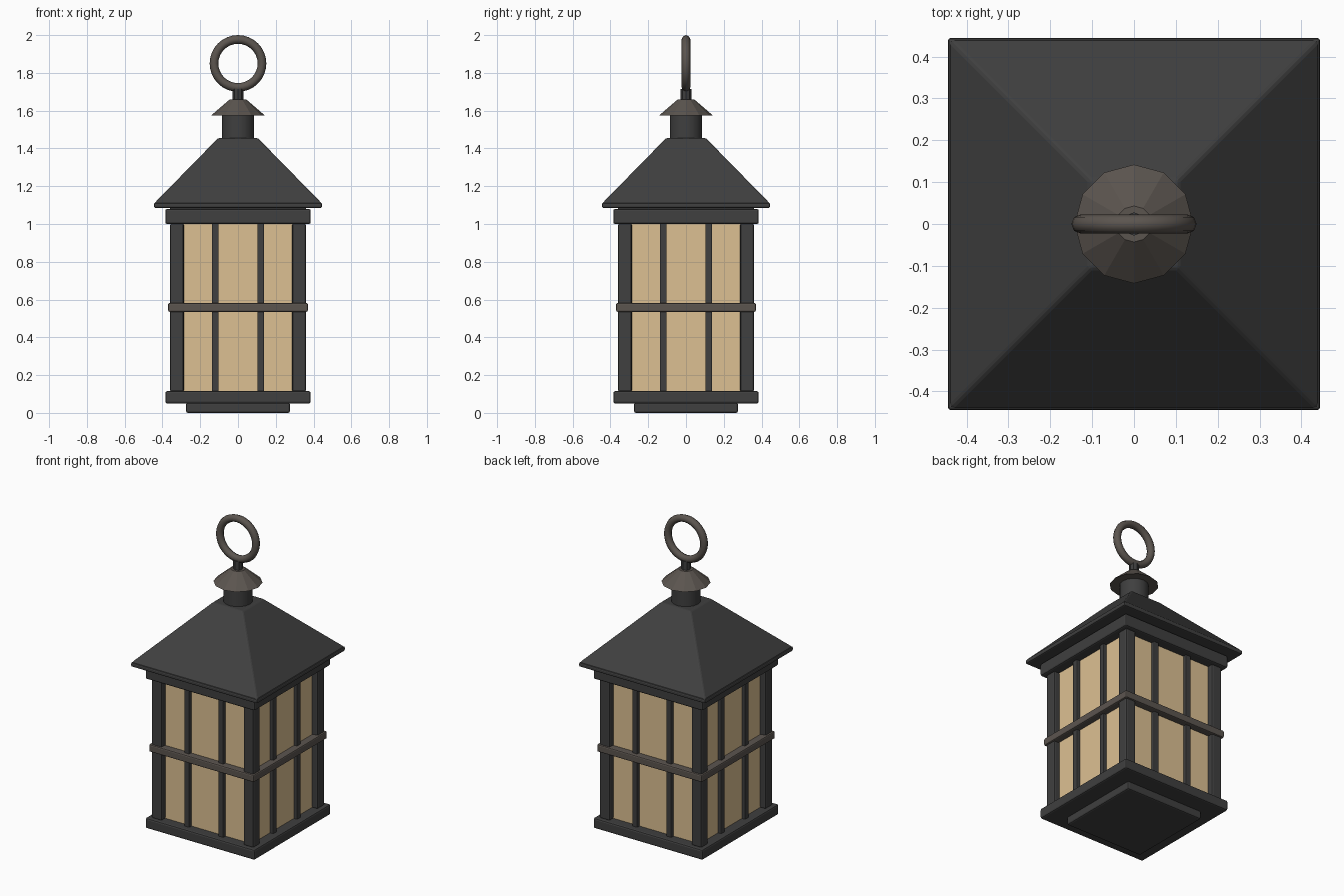
import bpy, math
from math import radians, cos, sin

if "Cube" in bpy.data.objects:
    bpy.data.objects.remove(bpy.data.objects["Cube"])


def material(name, rgb):
    m = bpy.data.materials.new(name)
    m.diffuse_color = (*rgb, 1)
    m.use_nodes = True
    m.node_tree.nodes["Principled BSDF"].inputs["Base Color"].default_value = m.diffuse_color
    return m


IRON = material("dark_iron", (0.05, 0.05, 0.05))
BRONZE = material("aged_metal", (0.105, 0.09, 0.078))
GLASS = material("amber_glass", (0.72, 0.53, 0.29))


def finish(name, mat, bevel=0, segments=2, smooth=True):
    o = bpy.context.object
    o.name = name
    o.data.materials.append(mat)
    if bevel:
        b = o.modifiers.new("bevel", 'BEVEL')
        b.width, b.segments, b.limit_method = bevel, segments, 'ANGLE'
    if smooth:
        bpy.ops.object.shade_smooth_by_angle(angle=radians(30))
    return o


def box(name, x, y, z, mat, bevel=0):
    """Box spanning the three (low, high) ranges."""
    bpy.ops.mesh.primitive_cube_add(size=1, location=[(a + b) / 2 for a, b in (x, y, z)])
    o = bpy.context.object
    o.scale = [b - a for a, b in (x, y, z)]
    bpy.ops.object.transform_apply(location=False, rotation=False, scale=True)
    return finish(name, mat, bevel, smooth=False)


def slab(name, half, z, mat=IRON, bevel=0.01):
    return box(name, (-half, half), (-half, half), z, mat, bevel)


def cone(name, sides, r1, r2, z, mat, turn=0, bevel=0, smooth=True):
    bpy.ops.mesh.primitive_cone_add(vertices=sides, radius1=r1, radius2=r2, depth=z[1] - z[0],
                                    location=(0, 0, sum(z) / 2), rotation=(0, 0, turn))
    return finish(name, mat, bevel, smooth=smooth)


# Base, glass core and top frame
slab("foot_plate", 0.275, (0, 0.055))
slab("base_slab", 0.385, (0.05, 0.115))
slab("glass_panes", 0.322, (0.1, 1.02), GLASS, 0)
slab("top_frame", 0.385, (1.0, 1.08))

# Corner posts
for i, (sx, sy) in enumerate([(-1, -1), (1, -1), (1, 1), (-1, 1)]):
    cx, cy = sx * 0.323, sy * 0.323
    box(f"corner_post_{i}", (cx - 0.036, cx + 0.036), (cy - 0.036, cy + 0.036),
        (0.11, 1.005), IRON, 0.01)

# Bars on each side: two uprights and one crossing rail
for i in range(4):
    a = i * math.pi / 2
    parts = [box(f"upright_bar_{i}_{k}", (x - 0.018, x + 0.018), (-0.345, -0.309),
                 (0.11, 1.005), IRON, 0.005) for k, x in enumerate((-0.12, 0.12))]
    parts.append(box(f"cross_rail_{i}", (-0.37, 0.37), (-0.37, -0.32), (0.535, 0.582), BRONZE, 0.008))
    for o in parts:
        x, y, z = o.location
        o.location = (x * cos(a) - y * sin(a), x * sin(a) + y * cos(a), z)
        o.rotation_euler.z = a

# Roof with eave lip
slab("eave_lip", 0.445, (1.085, 1.112), IRON, 0.008)
slab("eave_core", 0.36, (1.07, 1.1), IRON, 0)
r2 = math.sqrt(2)
cone("roof", 4, 0.443 * r2, 0.105 * r2, (1.11, 1.455), IRON, math.pi / 4, 0.008, smooth=False)

# Chimney, cap and hanging ring
cone("chimney", 16, 0.085, 0.085, (1.44, 1.59), IRON)
cone("chimney_cap", 12, 0.142, 0.043, (1.575, 1.66), BRONZE, smooth=False)
cone("ring_stem", 8, 0.028, 0.028, (1.65, 1.715), IRON)
bpy.ops.mesh.primitive_torus_add(major_segments=32, minor_segments=8, major_radius=0.127,
                                 minor_radius=0.023, location=(0, 0, 1.85),
                                 rotation=(math.pi / 2, 0, 0))
finish("hanging_ring", BRONZE, smooth=False)
bpy.ops.object.shade_smooth_by_angle(angle=radians(50))
